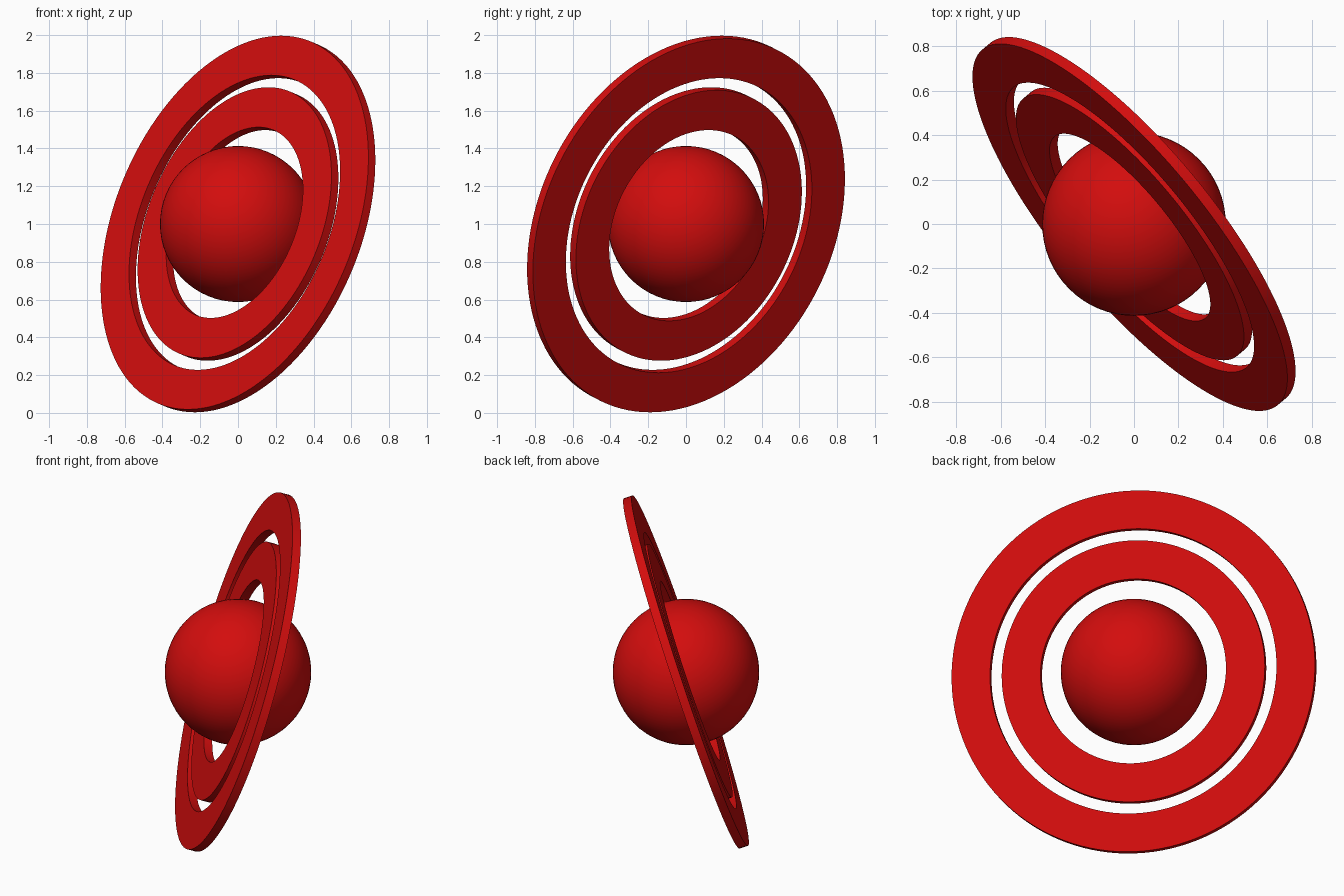
import bpy, bmesh, math
from mathutils import Vector

cube = bpy.data.objects.get("Cube")
if cube:
    bpy.data.objects.remove(cube, do_unlink=True)

CENTRE = Vector((0, 0, 1))
AXIS = Vector((0.73, 0.606, -0.308)).normalized()
THICKNESS = 0.05
SEGMENTS = 128

red = bpy.data.materials.new("red")
red.use_nodes = True
colour = (0.65, 0.004, 0.004, 1)
red.diffuse_color = colour
red.node_tree.nodes["Principled BSDF"].inputs["Base Color"].default_value = colour


def finish(obj, angle):
    obj.data.materials.append(red)
    bpy.ops.object.select_all(action="DESELECT")
    obj.select_set(True)
    bpy.context.view_layer.objects.active = obj
    bpy.ops.object.shade_smooth_by_angle(angle=math.radians(angle))


def ring(name, inner, outer):
    """Flat washer: a rectangular section spun about the tilted axis."""
    bm = bmesh.new()
    h = THICKNESS / 2
    section = [bm.verts.new((r, 0, z)) for r, z in
               ((inner, -h), (outer, -h), (outer, h), (inner, h))]
    edges = [bm.edges.new((section[i], section[(i + 1) % 4])) for i in range(4)]
    bmesh.ops.spin(bm, geom=section + edges, cent=(0, 0, 0), axis=(0, 0, 1),
                   angle=math.tau, steps=SEGMENTS, use_merge=True)
    bmesh.ops.remove_doubles(bm, verts=bm.verts[:], dist=1e-5)
    bmesh.ops.recalc_face_normals(bm, faces=bm.faces[:])
    mesh = bpy.data.meshes.new(name)
    bm.to_mesh(mesh)
    bm.free()
    obj = bpy.data.objects.new(name, mesh)
    bpy.context.collection.objects.link(obj)
    obj.location = CENTRE
    obj.rotation_euler = AXIS.to_track_quat("Z", "Y").to_euler()
    finish(obj, 30)


# Planet ball
bpy.ops.mesh.primitive_uv_sphere_add(segments=64, ring_count=32, radius=0.413,
                                     location=CENTRE)
planet = bpy.context.object
planet.name = "planet"
finish(planet, 60)

# Two concentric tilted rings
ring("inner_ring", 0.531, 0.753)
ring("outer_ring", 0.82, 1.04)
